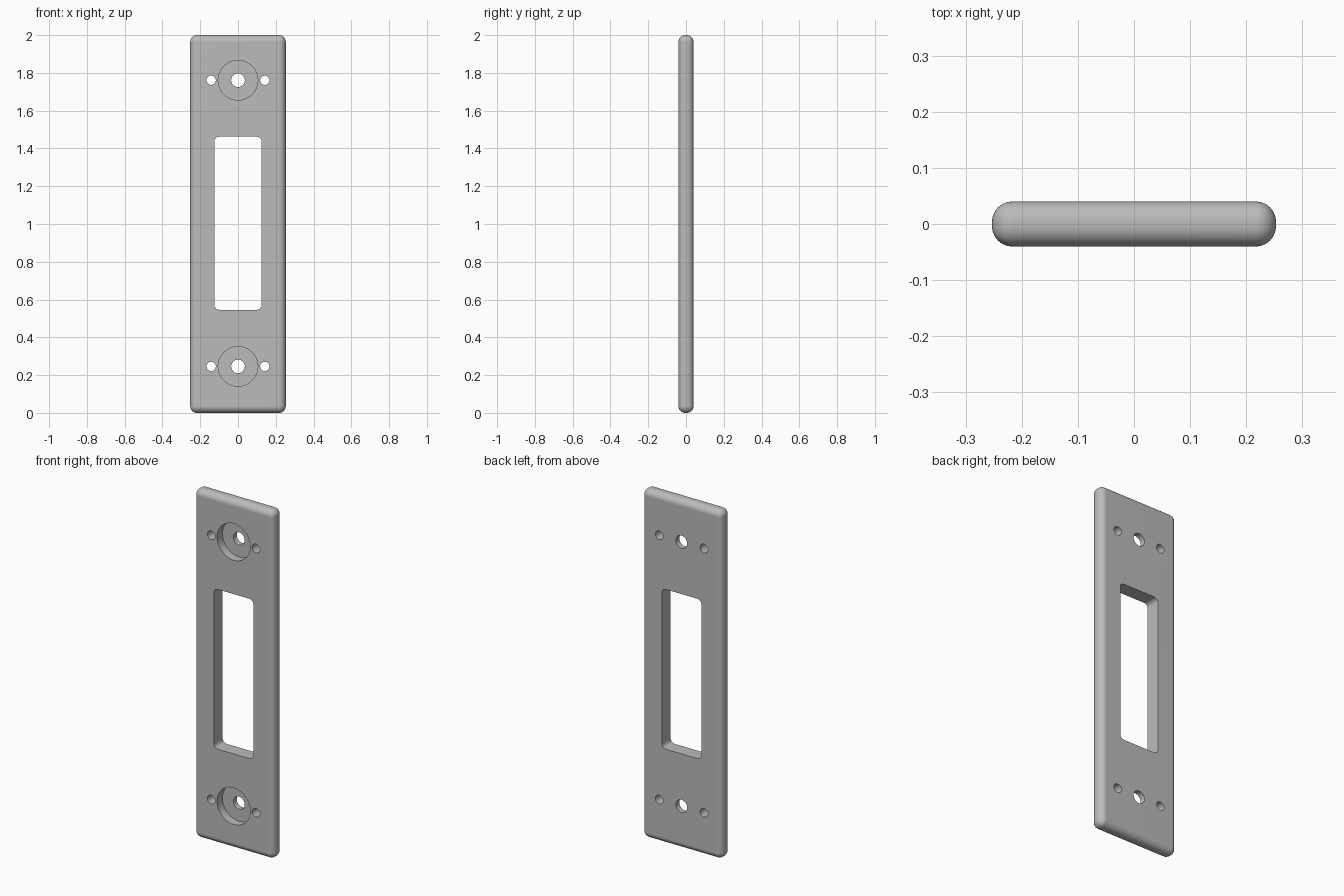
import bpy
import math

old = bpy.data.objects.get("Cube")
if old:
    bpy.data.objects.remove(old, do_unlink=True)

WIDTH, DEPTH, HEIGHT = 0.506, 0.08, 2.0
MID = HEIGHT / 2

# Plain grey finish
grey = bpy.data.materials.new("satin grey")
grey.use_nodes = True
colour = (0.5, 0.5, 0.5, 1)
grey.diffuse_color = colour
grey.node_tree.nodes["Principled BSDF"].inputs["Base Color"].default_value = colour


def apply_modifier(obj, name):
    bpy.ops.object.select_all(action="DESELECT")
    obj.select_set(True)
    bpy.context.view_layer.objects.active = obj
    bpy.ops.object.modifier_apply(modifier=name)


def box(name, size, z, radius, segments):
    bpy.ops.mesh.primitive_cube_add(size=1, location=(0, 0, z))
    obj = bpy.context.object
    obj.name = name
    obj.scale = size
    bpy.ops.object.transform_apply(location=False, rotation=False, scale=True)
    bevel = obj.modifiers.new("Rounding", "BEVEL")
    bevel.width = radius
    bevel.segments = segments
    return obj, bevel


def cylinder(name, x, z, radius, y_from, y_to):
    bpy.ops.mesh.primitive_cylinder_add(
        vertices=48, radius=radius, depth=y_to - y_from,
        location=(x, (y_from + y_to) / 2, z), rotation=(math.pi / 2, 0, 0))
    bpy.context.object.name = name
    return bpy.context.object


def cut(target, cutter):
    cutter.hide_render = True
    mod = target.modifiers.new("Cut", "BOOLEAN")
    mod.operation = "DIFFERENCE"
    mod.solver = "EXACT"
    mod.object = cutter
    apply_modifier(target, mod.name)
    bpy.data.objects.remove(cutter, do_unlink=True)


# Plate with rounded rim
plate, rounding = box("mounting_plate", (WIDTH, DEPTH, HEIGHT), MID, 0.036, 10)
apply_modifier(plate, rounding.name)
plate.data.materials.append(grey)

# Central window, rounded only on the edges that run front to back
window, rounding = box("window_cutter", (0.25, 0.3, 0.916), 1.004, 0.025, 8)
weights = window.data.attributes.new("bevel_weight_edge", "FLOAT", "EDGE")
for edge in window.data.edges:
    a, b = (window.data.vertices[i].co for i in edge.vertices)
    weights.data[edge.index].value = 1.0 if abs(a.y - b.y) > 0.1 else 0.0
rounding.limit_method = "WEIGHT"
apply_modifier(window, rounding.name)
cut(plate, window)

# Counterbore, centre hole and two side holes at each end
for z in (0.246, 1.761):
    cut(plate, cylinder("counterbore_cutter", 0, z, 0.105, -0.1, 0.009))
    cut(plate, cylinder("centre_hole_cutter", 0, z, 0.036, -0.1, 0.1))
    for side in (-1, 1):
        cut(plate, cylinder("side_hole_cutter", side * 0.142, z, 0.0245, -0.1, 0.1))

# Smooth rim and bores with crisp cut edges
bpy.ops.object.select_all(action="DESELECT")
plate.select_set(True)
bpy.context.view_layer.objects.active = plate
bpy.ops.object.shade_smooth_by_angle(angle=math.radians(30))
normals = plate.modifiers.new("Flat faces", "WEIGHTED_NORMAL")
normals.keep_sharp = True
